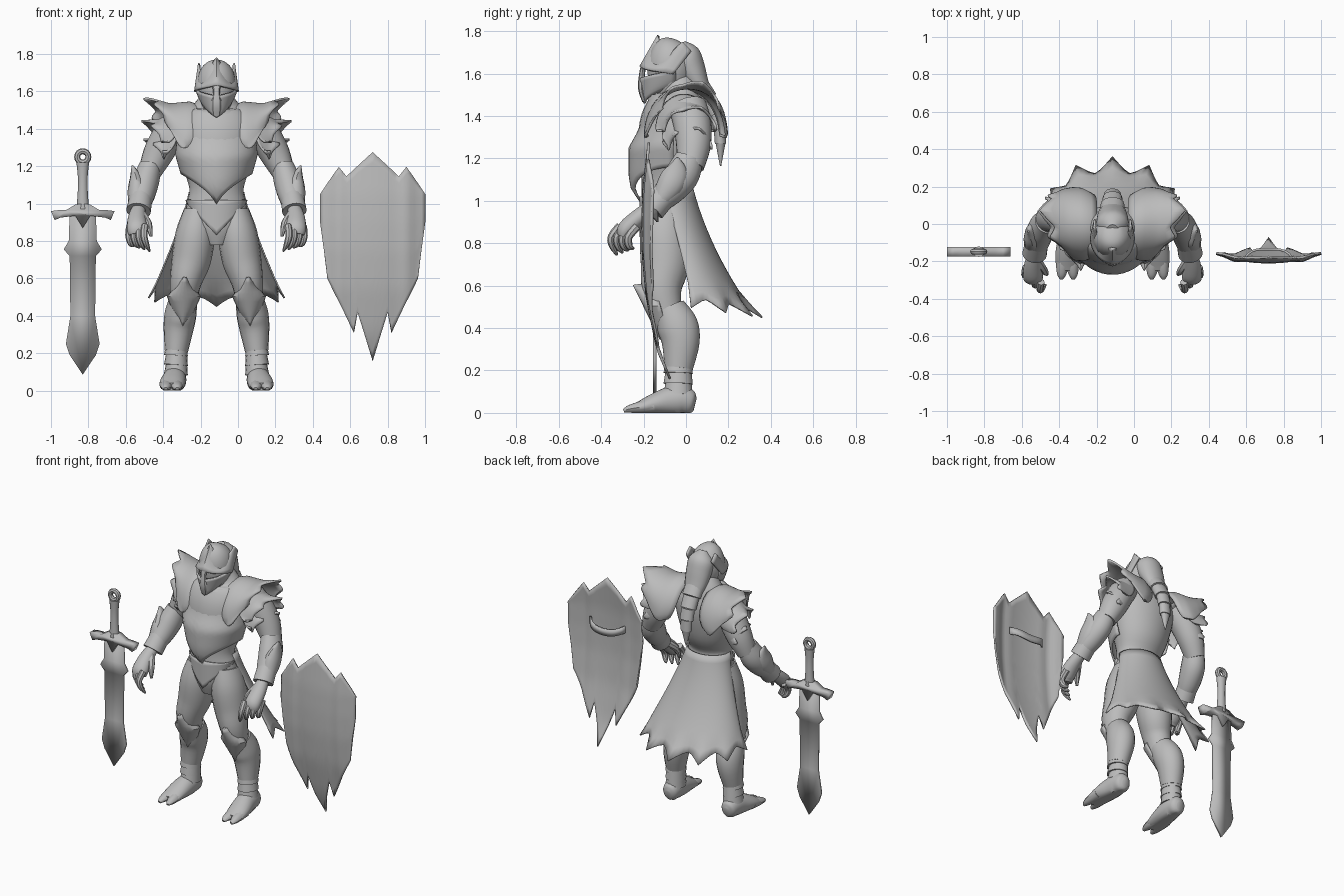
import bpy, bmesh
from math import sin, cos, radians, pi
from mathutils import Vector

if "Cube" in bpy.data.objects:
    bpy.data.objects.remove(bpy.data.objects["Cube"])

steel = bpy.data.materials.new("grey_steel")
steel.use_nodes = True
GREY = (0.5, 0.5, 0.5, 1)
steel.diffuse_color = GREY
steel.node_tree.nodes["Principled BSDF"].inputs["Base Color"].default_value = GREY

BODY_X = -0.115
SIDES = ((1, "left_"), (-1, "right_"))


def finish(name, bm, thick=0, angle=40):
    bmesh.ops.recalc_face_normals(bm, faces=bm.faces)
    mesh = bpy.data.meshes.new(name)
    bm.to_mesh(mesh)
    bm.free()
    mesh.materials.append(steel)
    ob = bpy.data.objects.new(name, mesh)
    bpy.context.scene.collection.objects.link(ob)
    if thick:
        mod = ob.modifiers.new("thickness", "SOLIDIFY")
        mod.thickness, mod.offset = thick, 0
    bpy.ops.object.select_all(action="DESELECT")
    ob.select_set(True)
    bpy.context.view_layer.objects.active = ob
    bpy.ops.object.shade_smooth_by_angle(angle=radians(angle))
    return ob


def at(table, t):
    """Piecewise linear lookup."""
    for (a, p), (b, q) in zip(table, table[1:]):
        if t <= b:
            return p + (q - p) * max(0, (t - a) / (b - a))
    return table[-1][1]


def spline(secs, n):
    out = []
    for i in range(len(secs) - 1):
        p0, p1, p2, p3 = (secs[min(max(i + k, 0), len(secs) - 1)] for k in (-1, 0, 1, 2))
        for j in range(n):
            t = j / n
            out.append([b + .5 * t * (c - a + t * (2*a - 5*b + 4*c - d + t * (3*(b - c) + d - a)))
                        for a, b, c, d in zip(p0, p1, p2, p3)])
    return out + [list(secs[-1])]


def loft(name, secs, s=1, n=4, sides=18):
    """Elliptic tube through sections (x, y, z, half width, half depth)."""
    rows = spline(secs, n)
    pts = [Vector(r[:3]) for r in rows]
    bm, rings = bmesh.new(), []
    for i, r in enumerate(rows):
        t = (pts[min(i + 1, len(pts) - 1)] - pts[max(i - 1, 0)]).normalized()
        side = (Vector((1, 0, 0)) - t * t.x).normalized()
        other = t.cross(side)
        ring = []
        for k in range(sides):
            a = 2 * pi * k / sides
            p = pts[i] + side * cos(a) * max(r[3], .002) + other * sin(a) * max(r[4], .002)
            ring.append(bm.verts.new((BODY_X + s * p.x, p.y, max(p.z, 0))))
        rings.append(ring)
    for a, b in zip(rings, rings[1:]):
        for k in range(sides):
            m = (k + 1) % sides
            bm.faces.new((a[k], a[m], b[m], b[k]))
    bm.faces.new(rings[0])
    bm.faces.new(rings[-1])
    return finish(name, bm)


def sheet(name, f, nu, nv, s=1, thick=.012, cx=BODY_X):
    """Thin curved plate from f(u, v) with u in -1..1 and v in 0..1."""
    bm = bmesh.new()
    grid = []
    for i in range(nu + 1):
        col = [f(2 * i / nu - 1, j / nv) for j in range(nv + 1)]
        grid.append([bm.verts.new((cx + s * x, y, z)) for x, y, z in col])
    for i in range(nu):
        for j in range(nv):
            bm.faces.new((grid[i][j], grid[i+1][j], grid[i+1][j+1], grid[i][j+1]))
    bmesh.ops.remove_doubles(bm, verts=bm.verts, dist=.0005)
    return finish(name, bm, thick)


def plate(name, half, cx, y, thick):
    """Flat plate from the right half of a symmetrical outline."""
    bm = bmesh.new()
    pts = half + [(-x, z) for x, z in reversed(half) if x > 0]
    bm.faces.new([bm.verts.new((cx + x, y, z)) for x, z in pts])
    return finish(name, bm, thick, 30)


def bump(t, centre, width):
    """Triangular peak of height 1."""
    return max(0, 1 - abs(t - centre) / width)


# Torso and chest armour
loft("torso", [(0, -.1, .78, .07, .08), (0, -.1, .88, .165, .11), (0, -.1, 1, .158, .112),
               (0, -.1, 1.08, .145, .11), (0, -.08, 1.2, .18, .15), (0, -.06, 1.35, .21, .16),
               (0, -.04, 1.45, .2, .14), (0, -.03, 1.52, .13, .1), (0, -.06, 1.59, .07, .07)], sides=28)
CHEST_W = [(1, .12), (1.14, .18), (1.26, .215), (1.4, .2), (1.5, .12)]
CHEST_D = [(1, .15), (1.06, .19), (1.12, .2), (1.25, .2), (1.33, .155), (1.5, .1)]


def chest(u, v):
    a = radians(92 * u)
    z = 1.5 + (.16 * abs(sin(a)) ** .85 - .5) * v
    return at(CHEST_W, z) * sin(a), -.065 - at(CHEST_D, z) * cos(a), z


sheet("breastplate", chest, 24, 16)
sheet("belly_plate", lambda u, v: (.163 * sin(u * 1.5) * (1 - .06 * v), -.1 - .116 * cos(u * 1.5),
                                   1.02 - v * .17 * (1 - abs(sin(u * 1.5))) - .02 * v), 16, 6, thick=.008)


# Cape with a ragged hem
def cape(u, v):
    a = radians(97 * u)
    rag = abs(((3 * u) % 1) - .5) * 2
    rag = (rag ** 1.5 - .4) * max(0, v * 6 - 5)
    x = (.145 + .2 * v ** 1.2) * sin(a) * (1 + .1 * rag)
    y = -.09 + .15 * v + (.12 + .13 * v * v) * cos(a) * (1 + .33 * rag)
    return x, y, 1.06 - .54 * v - .05 * rag - .04 * v * cos(a)


sheet("cape", cape, 36, 12, thick=.008)

# Helmet: skull, jaw guard, nose guard and crowned brow
loft("helmet_skull", [(0, -.07, 1.49, .065, .08), (0, -.075, 1.58, .098, .105), (0, -.07, 1.65, .105, .11),
                      (0, -.055, 1.71, .088, .098), (0, -.04, 1.745, .05, .06), (0, -.035, 1.755, .01, .01)])


def jaw(u, v):
    a = radians(100 * u)
    low, high = 1.46 + .09 * abs(u), 1.575 + .04 * abs(u)
    w = .065 + .043 * v ** .6
    return w * sin(a), -.07 - (.11 + .02 * v) * cos(a) - .015 * (1 - abs(u)), low + (high - low) * v


sheet("jaw_guard", jaw, 20, 6)
loft("nose_guard", [(0, -.195, 1.47, .02, .012), (0, -.21, 1.53, .028, .016),
                    (0, -.207, 1.6, .018, .014), (0, -.2, 1.64, .03, .012)], sides=8)


def brow(u, v):
    a = radians(100 * u)
    peak = .095 * bump(u, 0, .36) + .065 * bump(abs(u), .8, .3)
    low, high = 1.632 - .035 * abs(u), 1.685 + peak
    w = .114 * sin(a) * (1 - .17 * v)
    return w, -.08 + .085 * v - (.115 + .02 * (1 - abs(u))) * cos(a), low + (high - low) * v


sheet("brow_crown", brow, 30, 6)

# Segmented tail from the helmet down the back
loft("helmet_back", [(0, -.03, 1.74, .03, .03), (0, -.005, 1.69, .082, .07), (0, .025, 1.62, .085, .068),
                     (0, .06, 1.55, .075, .05), (0, .085, 1.5, .06, .04)])
TAIL = [(0, .06, 1.55, .068, .05), (0, .105, 1.48, .058, .042), (0, .14, 1.41, .048, .036),
        (0, .158, 1.34, .042, .03), (0, .163, 1.27, .034, .025), (0, .163, 1.165, .003, .003)]
for i, (p, q) in enumerate(zip(TAIL, TAIL[1:])):
    end = list(q[:3]) + [q[3] * 1.1, q[4] * 1.1]
    loft(f"tail_segment_{i + 1}", [[*p[:3], p[3] * .93, p[4] * .93], end], sides=14)


# Shoulder armour layers, each drawn out to a spike at the back
def shoulder(x0, x1, top, base, depth, spike):
    def f(u, v):
        a = radians(98 * u)
        b, d = at(base, v), at(depth, v)
        z = b + (at(top, v) - b) * max(cos(a), 0)
        points = bump(u, .25, .38) + .55 * bump(u, -.45, .25) + .4 * bump(u, .85, .25)
        tip = max(0, 4 * v - 3) * points
        x = x0 + (x1 - x0) * v + spike * tip - .05 * v * max(0, -u) + .08 * u ** 6 * (1 - v)
        return x, .03 * v - .01 + d * sin(a), z + .02 * tip
    return f


LAYERS = {
    "shoulder_plate": shoulder(.085, .32, [(0, 1.52), (.25, 1.54), (.7, 1.53), (1, 1.55)],
                               [(0, 1.31), (.3, 1.3), (.7, 1.38), (1, 1.44)],
                               [(0, .17), (.3, .195), (.7, .17), (1, .13)], .07),
    "shoulder_lame_upper": shoulder(.2, .34, [(0, 1.5), (1, 1.43)], [(0, 1.33), (1, 1.33)],
                                    [(0, .13), (1, .12)], .06),
    "shoulder_lame_lower": shoulder(.21, .33, [(0, 1.42), (1, 1.33)], [(0, 1.28), (1, 1.24)],
                                    [(0, .1), (1, .1)], .06),
}

for s, side in SIDES:
    for name, f in LAYERS.items():
        sheet(side + name, f, 32, 8, s)

    # Arm, gauntlet and hand
    loft(side + "upper_arm", [(.2, .01, 1.44, .08, .09), (.26, .03, 1.36, .085, .09),
                              (.315, .035, 1.26, .08, .082), (.36, .02, 1.16, .06, .065)], s)
    loft(side + "gauntlet", [(.355, .015, 1.2, .06, .068), (.378, -.02, 1.12, .072, .082),
                             (.4, -.085, 1.04, .068, .07), (.415, -.15, .98, .052, .05)], s)
    loft(side + "gauntlet_spike", [(.42, -.13, .99, .05, .04), (.425, -.075, 1.07, .05, .065),
                                   (.432, -.045, 1.14, .032, .055), (.45, -.04, 1.205, .004, .006)], s, sides=12)
    loft(side + "wrist_cuff", [(.405, -.1, 1.03, .062, .062), (.417, -.16, .96, .066, .064)], s)
    loft(side + "palm", [(.415, -.15, .98, .035, .035), (.425, -.22, .925, .048, .04),
                         (.425, -.28, .87, .054, .042), (.422, -.295, .835, .047, .03)], s)
    for i in range(4):
        x, y = .382 + .027 * i, .026 * i - .045
        loft(f"{side}finger_{i + 1}", [(x, y - .265, .88, .02, .022), (x + .006, y - .305, .83, .019, .02),
                                       (x - .006, y - .3, .785, .016, .017),
                                       (x - .025, y - .28, .745 + .01 * i, .006, .006)], s, 3, 8)
    loft(side + "thumb", [(.4, -.2, .94, .026, .026), (.365, -.25, .89, .021, .021),
                          (.35, -.27, .825, .008, .008)], s, 3, 8)

    # Leg, knee plate and greave
    loft(side + "thigh", [(.095, -.09, .96, .08, .1), (.113, -.1, .84, .105, .118), (.135, -.1, .7, .105, .115),
                          (.165, -.115, .58, .085, .095), (.178, -.09, .46, .068, .075)], s)
    loft(side + "greave", [(.178, -.08, .49, .075, .08), (.192, -.04, .41, .085, .098),
                           (.203, -.025, .33, .08, .09), (.215, -.035, .21, .062, .068)], s)

    def knee(u, v):
        w = .085 * at([(0, 0), (.25, .55), (.6, 1), (1, .05)], v)
        return .18 + w * sin(u * 1.5) - .01 * v, -.05 - .05 * v - (.07 + .075 * v) * (.3 + .7 * cos(u * 1.5)), .35 + .255 * v
    sheet(side + "knee_plate", knee, 12, 10, s)
    for i in range(3):
        z = .245 - .05 * i
        loft(f"{side}ankle_lame_{i + 1}", [(.213, -.035, z, .056, .062), (.217, -.037, z - .058, .064, .07)], s)

    # Foot with a cloven toe
    loft(side + "foot", [(.22, .043, .04, .02, .03), (.22, .025, .045, .048, .055), (.222, -.02, .06, .06, .068),
                         (.226, -.08, .055, .065, .068), (.235, -.15, .042, .069, .05), (.24, -.21, .027, .064, .033),
                         (.24, -.245, .02, .05, .022)], s)
    for label, x, lean in (("inner", .213, -.003), ("outer", .268, .004)):
        loft(f"{side}{label}_toe", [(x, -.15, .035, .036, .034), (x, -.22, .026, .034, .028),
                                    (x + lean, -.27, .018, .024, .018), (x + lean, -.294, .01, .01, .008)], s, 3, 10)

# Shield with a notched outline, and its grip
TOP = [(0, 1.275), (.14, 1.145), (.18, 1.195), (.28, 1.05)]
LOW = [(0, .16), (.08, .42), (.1, .31), (.24, .6), (.28, .9)]
BEND = [(.16, -.075), (.3, -.135), (.55, -.185), (.75, -.203), (.9, -.205), (1.05, -.2), (1.28, -.175)]


def shield(u, v):
    x = abs(.28 * u)
    z = at(LOW, x) + (at(TOP, x) - at(LOW, x)) * v
    return .28 * u, at(BEND, z) + .045 * u * u - .012 * bump(abs(u), .65, .2), z


sheet("shield", shield, 28, 20, cx=.72)
sheet("shield_grip", lambda u, v: (.13 * u, -.185 + .05 * (1 - u ** 4), .9 + .045 * v + .03 * u * u),
      12, 1, cx=.72)

# Sword
SX, SY = -.83, -.148
plate("sword_blade", [(0, .97), (.07, .95), (.075, .8), (.102, .755), (.07, .72), (.066, .4),
                      (.09, .25), (.07, .19), (0, .086)], SX, SY, .016)
plate("sword_guard", [(0, 1.0), (.04, .995), (.09, .965), (.13, .965), (.17, .96), (.15, .912),
                      (.12, .925), (.08, .93), (.04, .935), (0, .87)], SX, SY, .05)
grip = loft("sword_grip", [(0, SY, .97, .034, .028), (0, SY, 1.06, .027, .024), (0, SY, 1.14, .026, .023),
                           (0, SY, 1.22, .034, .028)], sides=12)
grip.location.x = SX - BODY_X
bpy.ops.mesh.primitive_torus_add(location=(SX, SY, 1.25), rotation=(pi / 2, 0, 0), major_radius=.03,
                                 minor_radius=.016, major_segments=16, minor_segments=8)
pommel = bpy.context.object
pommel.name = "sword_pommel"
pommel.data.materials.append(steel)
bpy.ops.object.shade_smooth_by_angle(angle=radians(40))
